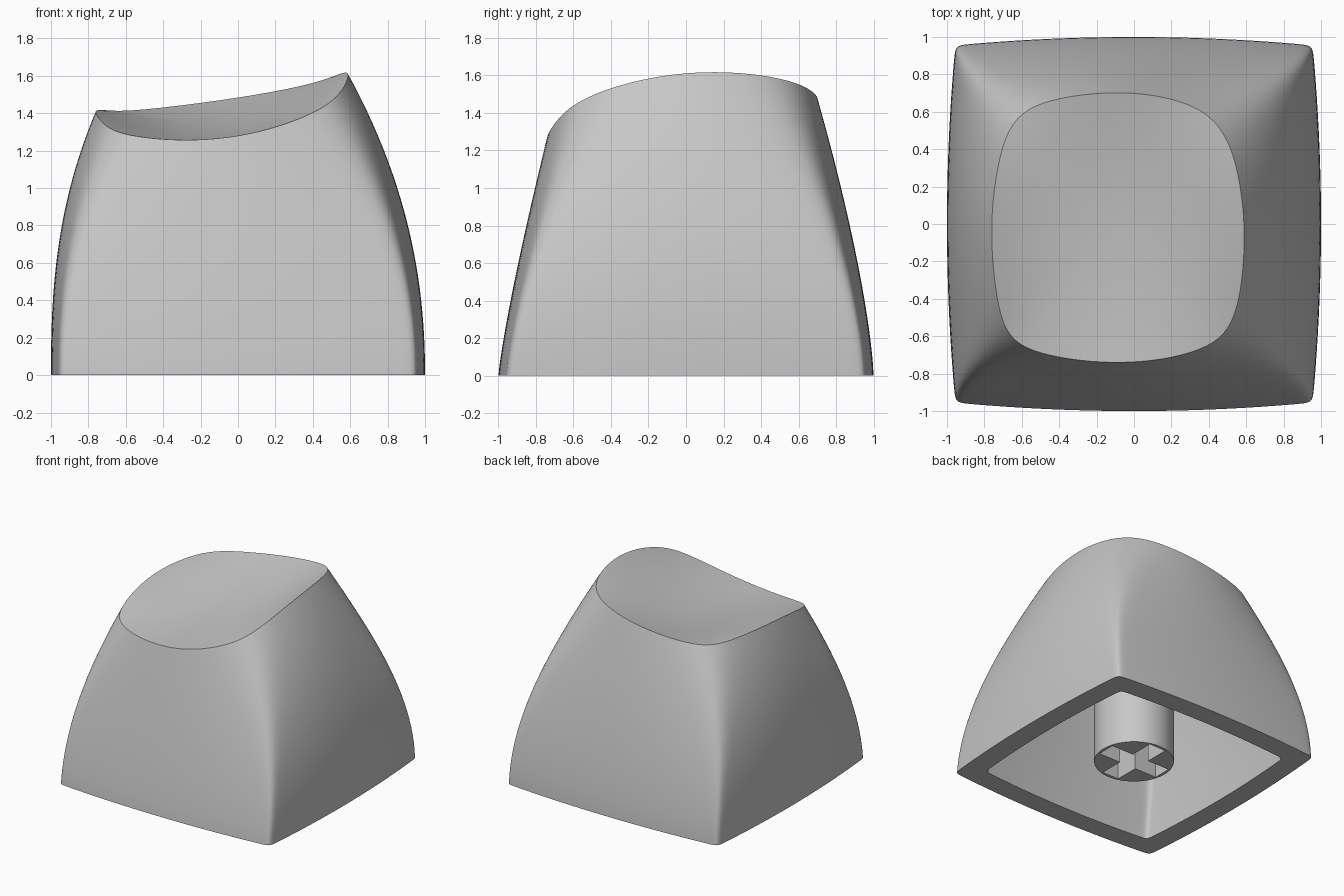
import bpy, bmesh, math

if "Cube" in bpy.data.objects:
    bpy.data.objects.remove(bpy.data.objects["Cube"], do_unlink=True)

SEGMENTS = 160
WALL_SCALE = 0.83
CEILING = 1.1
DISH_DEPTH = 0.14

grey = bpy.data.materials.new("light grey plastic")
grey.use_nodes = True
grey.diffuse_color = (0.57, 0.57, 0.57, 1)
grey.node_tree.nodes["Principled BSDF"].inputs["Base Color"].default_value = (0.57, 0.57, 0.57, 1)


def rim_surface(x, y):
    """Sloping, arched surface that trims the walls."""
    return (1.48 + 0.166*x + 0.135*y + 0.097*x*x - 0.185*y*y
            - 0.12*x*x*y - 0.04*x*y*y)


def half_width(z, top, height, power):
    return 1 - (1 - top) * (z / height) ** power


def section(angle, z):
    """Point on the outer wall: a square whose sides bulge more with height."""
    n = 1 / (0.017 + 0.095 * (z / 1.4) ** 2)
    bulge = 0.045 + 0.115 * (z / 1.4) ** 2
    c, s = math.cos(angle), math.sin(angle)
    r = (abs(c) ** n + abs(s) ** n) ** (-1 / n)
    u, v = r * c, r * s
    u, v = u * (1 - bulge * v * v), v * (1 - bulge * u * u)
    right, left = half_width(z, 0.588, 1.61, 2.15), half_width(z, 0.76, 1.41, 2.5)
    back, front = half_width(z, 0.7, 1.48, 1.4), half_width(z, 0.74, 1.27, 1.2)
    x = (right - left + u * (right + left)) / 2
    y = (back - front + v * (back + front)) / 2
    return x, y, z


def rim_height(angle):
    """Height at which the wall meets the rim surface."""
    low, high = 0.8, 1.8
    for _ in range(30):
        mid = (low + high) / 2
        x, y, _z = section(angle, mid)
        if mid < rim_surface(x, y):
            low = mid
        else:
            high = mid
    return low


def finish(obj):
    obj.data.materials.clear()
    obj.data.materials.append(grey)
    bpy.ops.object.select_all(action='DESELECT')
    obj.select_set(True)
    bpy.context.view_layer.objects.active = obj
    bpy.ops.object.shade_smooth_by_angle(angle=math.radians(32))


# Angles gathered towards the corners
steps = [2 * math.pi * i / SEGMENTS for i in range(SEGMENTS)]
angles = [a + 0.21 * math.sin(4 * a) for a in steps]
rims = [rim_height(a) for a in angles]


def inner_ring(z):
    return [(x * WALL_SCALE, y * WALL_SCALE, h) for x, y, h in (section(a, z) for a in angles)]


def outer_ring(t):
    return [section(a, h * t) for a, h in zip(angles, rims)]


def spread(x, y):
    """Rounded-square distance from the dish centre, about 1 at the rim."""
    u, v = ((x + 0.08) / 0.67) ** 2, (y / 0.72) ** 2
    return u + v - 0.7 * u * v


def dish_point(x, y, t):
    """Point a fraction t of the way from the dish centre to the rim."""
    px, py = -0.08 + (x + 0.08) * t, y * t
    hollow = 1 - spread(px, py) / spread(x, y)
    return px, py, rim_surface(px, py) - DISH_DEPTH * hollow


# Shell: cavity, bottom lip, outer wall, then the dish
rings = [inner_ring(CEILING * (1 - i / 12)) for i in range(13)]
rings += [outer_ring(i / 24) for i in range(25)]
rim = rings[-1]
rings += [[dish_point(x, y, 1 - i / 16) for x, y, _z in rim] for i in range(1, 16)]

bm = bmesh.new()
loops = [[bm.verts.new(p) for p in ring] for ring in rings]
for a, b in zip(loops, loops[1:]):
    for i in range(SEGMENTS):
        j = (i + 1) % SEGMENTS
        bm.faces.new((a[i], a[j], b[j], b[i]))
bm.faces.new(loops[0])
centre = bm.verts.new(dish_point(*rim[0][:2], 0))
for i in range(SEGMENTS):
    bm.faces.new((loops[-1][i], loops[-1][(i + 1) % SEGMENTS], centre))
bmesh.ops.recalc_face_normals(bm, faces=bm.faces)
mesh = bpy.data.meshes.new("keycap_shell")
bm.to_mesh(mesh)
bm.free()
shell = bpy.data.objects.new("keycap_shell", mesh)
bpy.context.collection.objects.link(shell)
finish(shell)

# Stem with a cross-shaped socket
BOTTOM = 0.03
bpy.ops.mesh.primitive_cylinder_add(vertices=64, radius=0.3, depth=CEILING - BOTTOM,
                                    location=(0, 0, (CEILING + BOTTOM) / 2))
stem = bpy.context.object
stem.name = "stem"
for name, sx, sy in (("socket_slot_x", 0.55, 0.15), ("socket_slot_y", 0.15, 0.55)):
    bpy.ops.mesh.primitive_cube_add(size=1, location=(0, 0, 0.2))
    cutter = bpy.context.object
    cutter.name = name
    cutter.scale = (sx, sy, 0.8)
    cutter.hide_render = True
    bpy.context.view_layer.update()
    cut = stem.modifiers.new(name, 'BOOLEAN')
    cut.operation = 'DIFFERENCE'
    cut.solver = 'EXACT'
    cut.object = cutter
    bpy.context.view_layer.objects.active = stem
    bpy.ops.object.modifier_apply(modifier=name)
    bpy.data.objects.remove(cutter, do_unlink=True)
finish(stem)
